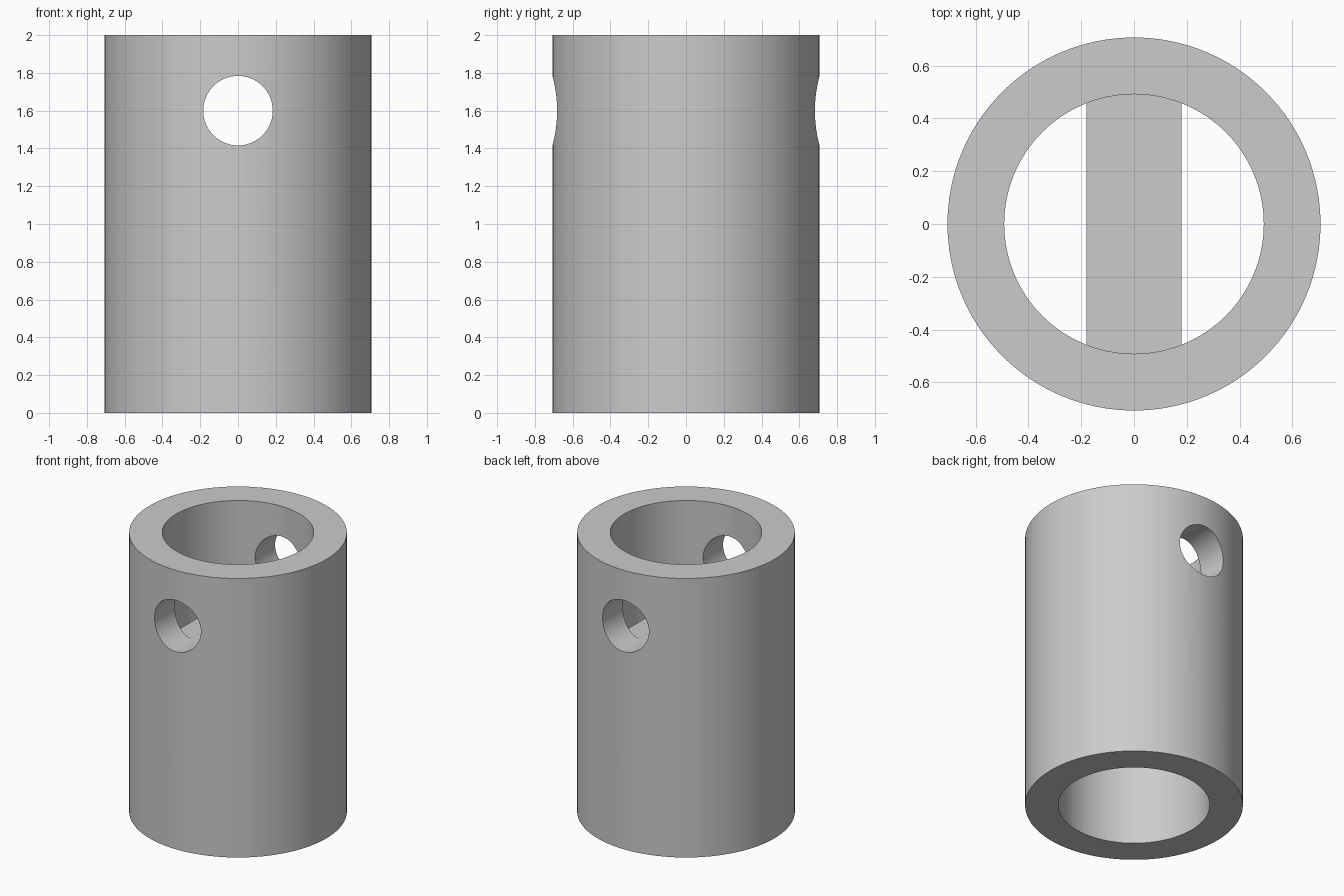
import bpy
import bmesh
import math

cube = bpy.data.objects.get("Cube")
if cube:
    bpy.data.objects.remove(cube, do_unlink=True)

OUTER, INNER, HEIGHT = 0.707, 0.492, 2.0
HOLE_R, HOLE_Z = 0.184, 1.6
BAR_WIDTH, BAR_TOP = 0.36, 1.415

grey = bpy.data.materials.new("plain grey")
grey.use_nodes = True
colour = (0.6, 0.6, 0.6, 1)
grey.diffuse_color = colour
grey.node_tree.nodes["Principled BSDF"].inputs["Base Color"].default_value = colour


def cylinder(name, radius, depth, z, sides, tilt=0):
    bpy.ops.mesh.primitive_cylinder_add(
        vertices=sides, radius=radius, depth=depth,
        location=(0, 0, z), rotation=(tilt, 0, 0))
    obj = bpy.context.object
    obj.name = name
    obj.data.materials.append(grey)
    return obj


def combine(target, other, operation):
    """Apply a boolean and discard the helper."""
    mod = target.modifiers.new(operation.title(), "BOOLEAN")
    mod.object, mod.operation, mod.solver = other, operation, "EXACT"
    bpy.context.view_layer.objects.active = target
    bpy.ops.object.modifier_apply(modifier=mod.name)
    bpy.data.objects.remove(other, do_unlink=True)


# Sleeve: thick open tube with a cross hole from front to back
sleeve = cylinder("sleeve", OUTER, HEIGHT, HEIGHT / 2, 128)
bore = cylinder("bore_cutter", INNER, HEIGHT * 2, HEIGHT / 2, 128)
combine(sleeve, bore, "DIFFERENCE")
pin_hole = cylinder("pin_hole_cutter", HOLE_R, 2, HOLE_Z, 64, math.pi / 2)
combine(sleeve, pin_hole, "DIFFERENCE")

# Square cross bar just under the hole, joined to the sleeve wall
bpy.ops.mesh.primitive_cube_add(size=1, location=(0, 0, BAR_TOP - BAR_WIDTH / 2))
bar = bpy.context.object
bar.name = "cross_bar"
bar.scale = (BAR_WIDTH, INNER * 2 + 0.1, BAR_WIDTH)
bar.data.materials.append(grey)
combine(sleeve, bar, "UNION")

# Smooth round walls, crisp rims
bpy.ops.object.select_all(action="DESELECT")
sleeve.select_set(True)
bpy.context.view_layer.objects.active = sleeve
bpy.ops.object.shade_smooth_by_angle(angle=math.radians(30))
